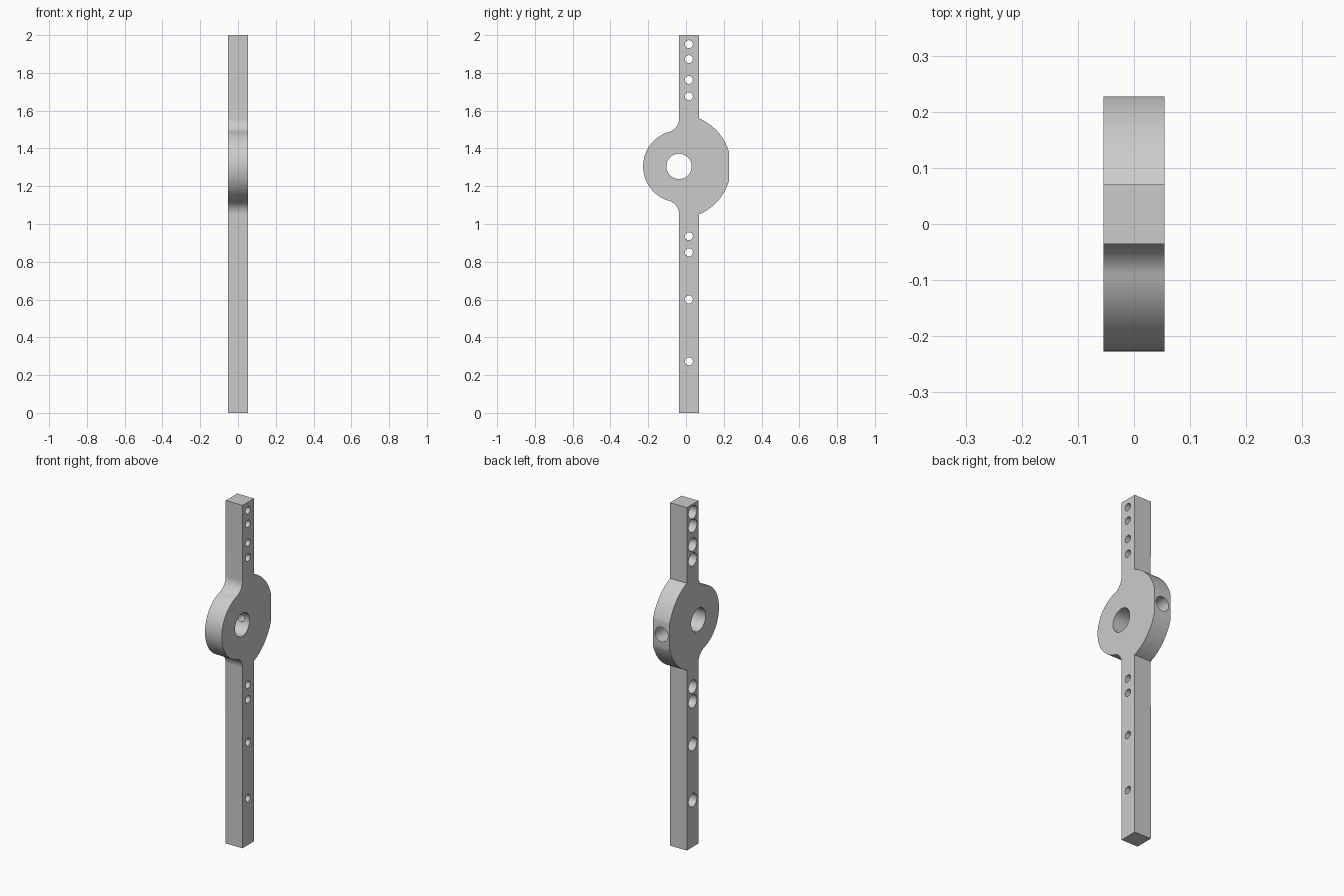
import bpy, bmesh
from math import sin, cos, atan2, asin, pi, radians
from mathutils import Matrix, Vector

cube = bpy.data.objects.get("Cube")
if cube:
    bpy.data.objects.remove(cube, do_unlink=True)

HALF = 0.054                      # half thickness in x
HUB_Y, HUB_Z = -0.037, 1.305      # hub centre
FRONT_R, BACK_R = 0.19, 0.275     # hub radii
BAR_FRONT, BAR_BACK = -0.036, 0.07
FLAT_Y = 0.227
RISE = 0.255                      # hub centre to fillet end
HOLE_Y = 0.015

grey = bpy.data.materials.new("plain grey")
grey.use_nodes = True
colour = (0.6, 0.6, 0.6, 1)
grey.diffuse_color = colour
grey.node_tree.nodes["Principled BSDF"].inputs["Base Color"].default_value = colour


def arc(cy, cz, r, a, b, n):
    return [(cy + r * cos(a + (b - a) * i / n), cz + r * sin(a + (b - a) * i / n))
            for i in range(n + 1)]


def make_object(name, bm):
    bmesh.ops.recalc_face_normals(bm, faces=bm.faces)
    mesh = bpy.data.meshes.new(name)
    bm.to_mesh(mesh)
    bm.free()
    mesh.materials.append(grey)
    obj = bpy.data.objects.new(name, mesh)
    bpy.context.collection.objects.link(obj)
    return obj


# Half outline relative to the hub height, from the back flat to the hub nose
def half_outline(bar_end):
    f = (RISE ** 2 - FRONT_R ** 2) / (2 * FRONT_R)
    lean = atan2(RISE, f)
    pts = arc(HUB_Y, 0, BACK_R, asin((BACK_R ** 2 - (FLAT_Y - HUB_Y) ** 2) ** 0.5 / BACK_R),
              atan2(RISE, BAR_BACK - HUB_Y), 20)
    pts += [(BAR_BACK, bar_end), (BAR_FRONT, bar_end)]
    pts += arc(BAR_FRONT - f, RISE, f, 0, -lean, 16)
    pts += arc(HUB_Y, 0, FRONT_R, pi - lean, pi, 24)[1:]
    return pts


# Lever body: closed outline extruded across x
upper = half_outline(2 - HUB_Z)
lower = [(y, -z) for y, z in half_outline(HUB_Z)][::-1][1:]
bm = bmesh.new()
face = bm.faces.new([bm.verts.new((-HALF, y, z + HUB_Z)) for y, z in upper + lower])
extruded = bmesh.ops.extrude_face_region(bm, geom=[face])["geom"]
bmesh.ops.translate(bm, vec=(2 * HALF, 0, 0),
                    verts=[v for v in extruded if isinstance(v, bmesh.types.BMVert)])
lever = make_object("lever_body", bm)


# Turned cutter: (radius, distance) steps along a direction, cut out of the body
def drill(name, start, direction, steps, n=40):
    turn = Vector((0, 0, 1)).rotation_difference(Vector(direction)).to_matrix().to_4x4()
    bm = bmesh.new()
    rings = [[bm.verts.new((r * cos(2 * pi * i / n), r * sin(2 * pi * i / n), d))
              for i in range(n)] for r, d in steps]
    for a, b in zip(rings, rings[1:]):
        for i in range(n):
            j = (i + 1) % n
            bm.faces.new((a[i], a[j], b[j], b[i]))
    bm.faces.new(rings[0])
    bm.faces.new(rings[-1])
    bmesh.ops.transform(bm, matrix=Matrix.Translation(start) @ turn, verts=bm.verts)
    cutter = make_object(name, bm)
    cutter.hide_render = True
    mod = lever.modifiers.new(name, 'BOOLEAN')
    mod.operation = 'DIFFERENCE'
    mod.solver = 'EXACT'
    mod.object = cutter
    bpy.ops.object.modifier_apply(modifier=mod.name)
    bpy.data.objects.remove(cutter, do_unlink=True)


bpy.ops.object.select_all(action='DESELECT')
bpy.context.view_layer.objects.active = lever
lever.select_set(True)

# Shaft bore through the hub
drill("shaft_bore", (-0.1, HUB_Y, HUB_Z), (1, 0, 0), [(0.067, 0), (0.067, 0.2)], 64)

# Counterbored holes along the bar, wide side on -x
for z in (1.952, 1.873, 1.763, 1.676, 0.935, 0.85, 0.6, 0.273):
    drill("bar_hole", (-0.1, HOLE_Y, z), (1, 0, 0),
          [(0.038, 0), (0.038, 0.11), (0.021, 0.11), (0.021, 0.2)])

# Counterbored screw hole from the back flat into the bore
drill("screw_hole", (0, 0.3, HUB_Z), (0, -1, 0),
      [(0.042, 0), (0.042, 0.18), (0.022, 0.18), (0.022, 0.32)])

bpy.ops.object.shade_smooth_by_angle(angle=radians(30))
